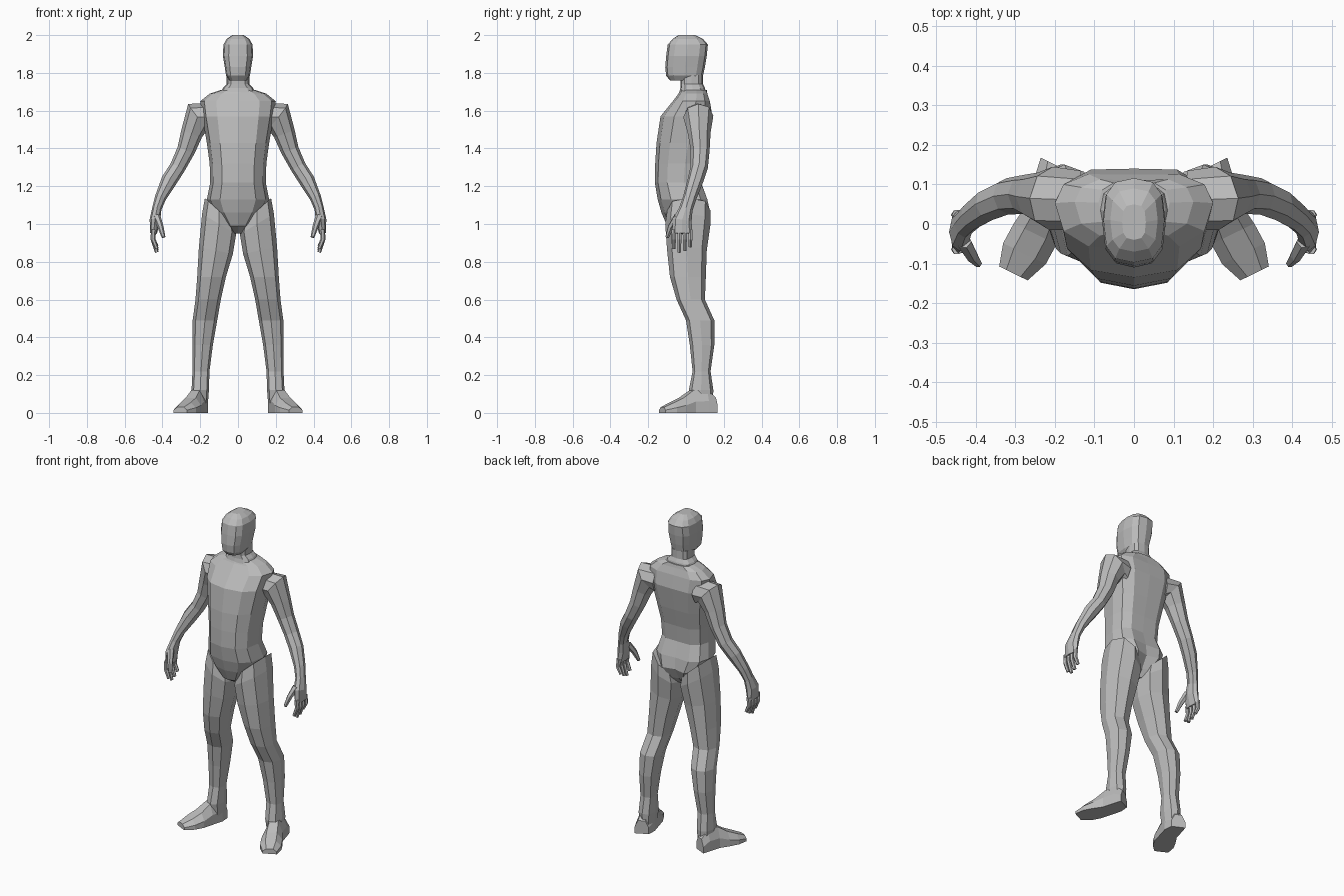
import bpy, bmesh, math
from mathutils import Vector

cube = bpy.data.objects.get("Cube")
if cube:
    bpy.data.objects.remove(cube)

skin = bpy.data.materials.new("plain_grey")
skin.use_nodes = True
grey = (0.5, 0.5, 0.5, 1)
skin.diffuse_color = grey
skin.node_tree.nodes["Principled BSDF"].inputs["Base Color"].default_value = grey


def loft(name, rings, mirror=False):
    """Skin a list of equally sized point rings and cap both ends."""
    bm = bmesh.new()
    loops = [[bm.verts.new(point) for point in ring] for ring in rings]
    count = len(loops[0])
    for lower, upper in zip(loops, loops[1:]):
        for i in range(count):
            j = (i + 1) % count
            bm.faces.new((lower[i], lower[j], upper[j], upper[i]))
    bm.faces.new(loops[0])
    bm.faces.new(loops[-1])
    bmesh.ops.recalc_face_normals(bm, faces=bm.faces)
    mesh = bpy.data.meshes.new(name)
    bm.to_mesh(mesh)
    bm.free()
    mesh.materials.append(skin)
    body_part = bpy.data.objects.new(name, mesh)
    bpy.context.collection.objects.link(body_part)
    if mirror:
        body_part.modifiers.new("both_sides", "MIRROR")


def soften(value, power):
    return math.copysign(abs(round(value, 6)) ** power, value)


def band(z, half, front, back, centre=0, sides=12, power=0.8, tilt=0, groove=0, widest=0.5):
    """Level cross-section; widest places its sides between front and back."""
    middle = front + (back - front) * widest
    ring = []
    for k in range(sides):
        angle = math.tau * k / sides
        across = half * soften(math.sin(angle), power)
        forward = soften(math.cos(angle), power)
        reach = middle - front if forward > 0 else back - middle
        inset = groove if k == sides // 2 else 0
        ring.append((centre + across, middle - forward * reach - inset, z + tilt * across))
    return ring


def torso_band(z, half, front, back, groove=0.01):
    return band(z, half, front, back, groove=groove, widest=0.6)


def head_band(z, half, front, back):
    return band(z, half, front, back, power=0.7)


def leg_band(z, centre, half, front, back, tilt=0):
    return band(z, half, front, back, centre, sides=8, tilt=tilt)


def joint(x, y, z, wide, deep):
    return Vector((x, y, z)), wide, deep


def tube(joints, sides):
    """Cross-sections square to a path of joints."""
    points = [place for place, wide, deep in joints]
    rings = []
    for i, (place, wide, deep) in enumerate(joints):
        ahead, behind = points[min(i + 1, len(points) - 1)], points[max(i - 1, 0)]
        along = (ahead - behind).normalized()
        across = along.cross(Vector((0, 1, 0))).normalized()
        depth = across.cross(along)
        angles = [math.tau * k / sides for k in range(sides)]
        rings.append([place + across * wide * math.cos(angle) + depth * deep * math.sin(angle)
                      for angle in angles])
    return rings


def foot_section(x, y, half, height):
    """Flat-soled section of a foot that is turned outward."""
    outline = [(-1, 0), (1, 0), (1, 0.5), (0.5, 1), (-0.5, 1), (-1, 0.5)]
    sideways = Vector((0.9, 0.44, 0)) * half
    return [Vector((x, y, height * up)) + sideways * across for across, up in outline]


# Torso with buttocks, spine groove, shoulders and neck collar
loft("torso", [
    torso_band(z=0.95, half=0.03, front=-0.03, back=0.05),
    torso_band(z=0.99, half=0.07, front=-0.1, back=0.1, groove=0.03),
    torso_band(z=1.06, half=0.13, front=-0.13, back=0.14, groove=0.03),
    torso_band(z=1.13, half=0.165, front=-0.15, back=0.125, groove=0.02),
    torso_band(z=1.22, half=0.147, front=-0.165, back=0.09),
    torso_band(z=1.32, half=0.15, front=-0.163, back=0.1),
    torso_band(z=1.43, half=0.165, front=-0.156, back=0.125),
    torso_band(z=1.57, half=0.19, front=-0.135, back=0.15),
    torso_band(z=1.65, half=0.2, front=-0.07, back=0.135),
    torso_band(z=1.69, half=0.15, front=-0.04, back=0.12),
    torso_band(z=1.71, half=0.09, front=-0.03, back=0.11, groove=0),
])

# Neck
loft("neck", [
    head_band(z=1.68, half=0.1, front=-0.04, back=0.11),
    head_band(z=1.72, half=0.08, front=-0.03, back=0.1),
    head_band(z=1.74, half=0.06, front=-0.03, back=0.09),
    head_band(z=1.79, half=0.06, front=-0.03, back=0.09),
])

# Head
loft("head", [
    head_band(z=1.76, half=0.045, front=-0.085, back=0.07),
    head_band(z=1.785, half=0.063, front=-0.105, back=0.09),
    head_band(z=1.83, half=0.07, front=-0.11, back=0.1),
    head_band(z=1.89, half=0.08, front=-0.105, back=0.11),
    head_band(z=1.95, half=0.077, front=-0.097, back=0.116),
    head_band(z=1.98, half=0.06, front=-0.07, back=0.09),
    head_band(z=2, half=0.03, front=-0.04, back=0.05),
])

# Legs, tilted at the hip so that they meet at the crotch
loft("legs", [
    leg_band(z=1.07, centre=0.1, half=0.075, front=-0.1, back=0.13, tilt=0.9),
    leg_band(z=1, centre=0.1, half=0.09, front=-0.11, back=0.13, tilt=0.6),
    leg_band(z=0.86, centre=0.117, half=0.09, front=-0.1, back=0.11, tilt=0.2),
    leg_band(z=0.72, centre=0.14, half=0.076, front=-0.085, back=0.105),
    leg_band(z=0.6, centre=0.158, half=0.067, front=-0.05, back=0.1),
    leg_band(z=0.49, centre=0.175, half=0.065, front=0, back=0.15),
    leg_band(z=0.36, centre=0.187, half=0.054, front=0.02, back=0.15),
    leg_band(z=0.22, centre=0.196, half=0.045, front=0.035, back=0.13),
    leg_band(z=0.12, centre=0.2, half=0.046, front=0.015, back=0.145),
    leg_band(z=0.04, centre=0.2, half=0.04, front=0.03, back=0.14),
], mirror=True)

# Feet
loft("feet", [
    foot_section(x=0.2, y=0.15, half=0.04, height=0.08),
    foot_section(x=0.205, y=0.1, half=0.05, height=0.125),
    foot_section(x=0.225, y=0.03, half=0.05, height=0.12),
    foot_section(x=0.25, y=-0.025, half=0.06, height=0.08),
    foot_section(x=0.277, y=-0.075, half=0.06, height=0.055),
    foot_section(x=0.305, y=-0.125, half=0.04, height=0.03),
], mirror=True)

# Arms and palms
loft("arms", tube([
    joint(x=0.14, y=0.06, z=1.565, wide=0.075, deep=0.075),
    joint(x=0.21, y=0.065, z=1.57, wide=0.085, deep=0.08),
    joint(x=0.245, y=0.07, z=1.48, wide=0.058, deep=0.06),
    joint(x=0.275, y=0.075, z=1.39, wide=0.048, deep=0.05),
    joint(x=0.32, y=0.07, z=1.3, wide=0.042, deep=0.046),
    joint(x=0.365, y=0.05, z=1.23, wide=0.042, deep=0.042),
    joint(x=0.41, y=0.02, z=1.14, wide=0.03, deep=0.036),
    joint(x=0.43, y=0, z=1.08, wide=0.025, deep=0.036),
    joint(x=0.44, y=-0.02, z=1.02, wide=0.028, deep=0.05),
    joint(x=0.447, y=-0.02, z=0.95, wide=0.018, deep=0.055),
], sides=8), mirror=True)

# Fingers, spaced evenly across the palm
for i, tip in enumerate((0.87, 0.85, 0.86, 0.88)):
    y = -0.064 + 0.029 * i
    loft(f"finger_{i + 1}", tube([
        joint(x=0.447, y=y, z=0.97, wide=0.014, deep=0.014),
        joint(x=0.45, y=y, z=0.92, wide=0.013, deep=0.012),
        joint(x=0.43, y=y, z=tip, wide=0.01, deep=0.01),
    ], sides=6), mirror=True)

# Thumbs
loft("thumbs", tube([
    joint(x=0.43, y=-0.045, z=1.04, wide=0.02, deep=0.02),
    joint(x=0.41, y=-0.08, z=0.985, wide=0.016, deep=0.017),
    joint(x=0.394, y=-0.1, z=0.93, wide=0.01, deep=0.01),
], sides=6), mirror=True)
